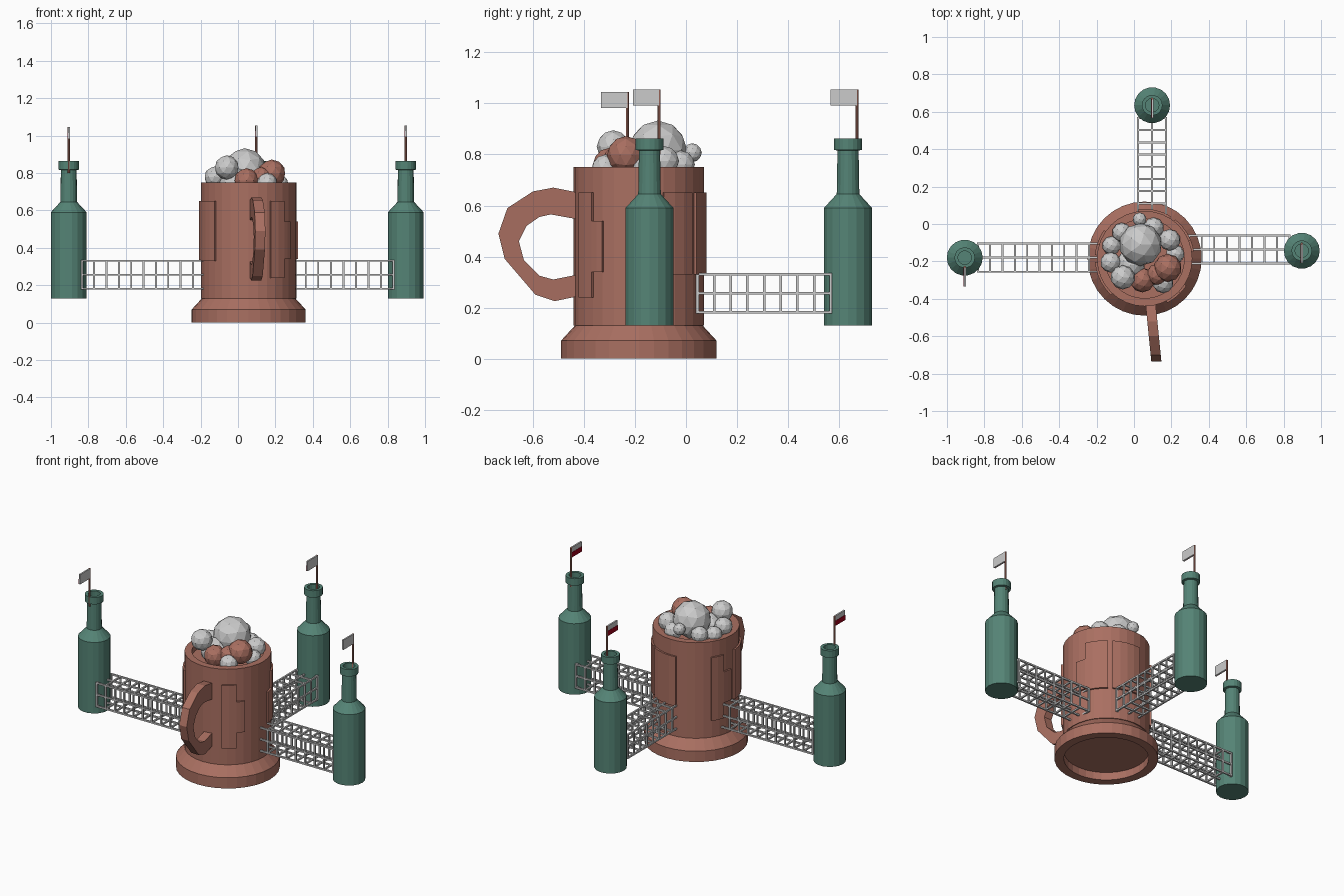
import bpy, bmesh
from math import sin, cos, pi, radians
from mathutils import Vector

if "Cube" in bpy.data.objects:
    bpy.data.objects.remove(bpy.data.objects["Cube"])


def material(name, rgb):
    m = bpy.data.materials.new(name)
    m.diffuse_color = (*rgb, 1)
    m.use_nodes = True
    m.node_tree.nodes["Principled BSDF"].inputs["Base Color"].default_value = m.diffuse_color
    return m


CLAY = material("clay", (0.40, 0.16, 0.12))
GLASS = material("green_glass", (0.09, 0.23, 0.18))
RED = material("red", (0.35, 0.0, 0.01))


def finish(name, bm, mat=None):
    bmesh.ops.remove_doubles(bm, verts=bm.verts, dist=1e-5)
    bmesh.ops.recalc_face_normals(bm, faces=bm.faces)
    me = bpy.data.meshes.new(name)
    bm.to_mesh(me)
    bm.free()
    if mat:
        me.materials.append(mat)
    ob = bpy.data.objects.new(name, me)
    bpy.context.collection.objects.link(ob)
    return ob


def lathe(name, profile, centre, sides, mat):
    """Revolve an (r, z) profile; points with r = 0 close the ends."""
    bm = bmesh.new()
    vs = [bm.verts.new((centre[0] + r, centre[1], z)) for r, z in profile]
    es = [bm.edges.new(p) for p in zip(vs, vs[1:])]
    bmesh.ops.spin(bm, geom=vs + es, cent=(*centre, 0), axis=(0, 0, 1),
                   angle=2 * pi, steps=sides, use_merge=True)
    bmesh.ops.dissolve_degenerate(bm, edges=bm.edges, dist=1e-6)
    return finish(name, bm, mat)


def add_box(bm, lo, hi):
    lo, hi = Vector(lo), Vector(hi)
    vs = bmesh.ops.create_cube(bm, size=1)["verts"]
    for v in vs:
        v.co = Vector((v.co[i] * (hi[i] - lo[i]) + (lo[i] + hi[i]) / 2 for i in range(3)))


def box(name, lo, hi, mat=None):
    bm = bmesh.new()
    add_box(bm, lo, hi)
    return finish(name, bm, mat)


MUG = (0.057, -0.185)

# Mug: flared foot with a hollow underside, straight body, open top
lathe("mug", [(0, 0.05), (0.25, 0.05), (0.25, 0), (0.305, 0), (0.305, 0.07), (0.25, 0.13),
              (0.255, 0.13), (0.255, 0.75), (0.212, 0.75), (0.212, 0.71), (0, 0.71)],
      MUG, 32, CLAY)


# Raised curved panels on the mug wall
def panel(i, a0, a1, z0, z1, r0=0.245, r1=0.266):
    bm = bmesh.new()
    n = max(2, round((a1 - a0) / 9))
    rings = []
    for k in range(n + 1):
        a = radians(a0 + (a1 - a0) * k / n)
        rings.append([bm.verts.new((MUG[0] + r * cos(a), MUG[1] + r * sin(a), z))
                      for r, z in ((r0, z0), (r1, z0), (r1, z1), (r0, z1))])
    for p, q in zip(rings, rings[1:]):
        for j in range(4):
            bm.faces.new((p[j], p[(j + 1) % 4], q[(j + 1) % 4], q[j]))
    bm.faces.new(rings[0])
    bm.faces.new(rings[-1])
    finish(f"mug_panel_{i}", bm, CLAY)


for i, p in enumerate([(-63, -44, 0.24, 0.65), (-44, -33, 0.34, 0.54),
                       (8, 22, 0.34, 0.54), (22, 52, 0.33, 0.65),
                       (58, 98, 0.33, 0.65),
                       (145, 163, 0.24, 0.65), (163, 176, 0.34, 0.54),
                       (184, 227, 0.33, 0.65)]):
    panel(i, *p)

# Handle: faceted D loop made of matching outer and inner outlines (y, z)
outer = [(-0.42, 0.65), (-0.52, 0.67), (-0.60, 0.655), (-0.70, 0.59), (-0.735, 0.49),
         (-0.71, 0.39), (-0.59, 0.25), (-0.515, 0.225), (-0.42, 0.245)]
inner = [(-0.42, 0.545), (-0.53, 0.565), (-0.575, 0.555), (-0.625, 0.52), (-0.655, 0.46),
         (-0.635, 0.385), (-0.575, 0.325), (-0.52, 0.31), (-0.42, 0.33)]
bm = bmesh.new()
rings = []
for (yo, zo), (yi, zi) in zip(outer, inner):
    rings.append([bm.verts.new((0.09 + s * 0.027 - 0.10 * (y + 0.44), y, z))
                  for s, y, z in ((-1, yo, zo), (1, yo, zo), (1, yi, zi), (-1, yi, zi))])
for p, q in zip(rings, rings[1:]):
    for j in range(4):
        bm.faces.new((p[j], p[(j + 1) % 4], q[(j + 1) % 4], q[j]))
bm.faces.new(rings[0])
bm.faces.new(rings[-1])
finish("mug_handle", bm, CLAY)

# Heaped balls in the mug: x, y, z, radius, coloured?
balls = [(0.035, -0.11, 0.818, 0.115, 0), (-0.06, -0.285, 0.83, 0.065, 0),
         (0.18, -0.235, 0.797, 0.075, 1), (0.045, -0.30, 0.76, 0.066, 1),
         (0.19, -0.085, 0.775, 0.058, 0), (0.03, 0.025, 0.807, 0.037, 0),
         (-0.065, -0.045, 0.77, 0.052, 0), (-0.125, -0.205, 0.78, 0.055, 0),
         (-0.12, -0.115, 0.76, 0.05, 0), (0.155, -0.315, 0.745, 0.055, 0),
         (0.105, -0.02, 0.76, 0.055, 0), (0.125, -0.27, 0.775, 0.058, 1),
         (0.22, -0.16, 0.74, 0.05, 0), (-0.02, -0.22, 0.75, 0.08, 0)]
for i, (x, y, z, r, c) in enumerate(balls):
    bm = bmesh.new()
    bmesh.ops.create_icosphere(bm, subdivisions=2, radius=r)
    bmesh.ops.translate(bm, verts=bm.verts, vec=(x, y, z))
    finish(f"froth_ball_{i}", bm, CLAY if c else None)


# Bottle towers, each with a pole and a two-tone flag
def bottle(tag, x, y, pole_y, top):
    lathe("bottle_" + tag, [(0, 0.13), (0.096, 0.13), (0.096, 0.59), (0.045, 0.645),
                            (0.042, 0.815), (0.055, 0.818), (0.055, 0.863), (0.036, 0.863),
                            (0.036, 0.82), (0, 0.82)], (x, y), 18, GLASS)
    lathe("flag_pole_" + tag, [(0, 0.80), (0.006, 0.80), (0.006, top), (0, top)],
          (x, pole_y), 8, CLAY)
    box("flag_" + tag, (x - 0.004, pole_y - 0.103, top - 0.063), (x + 0.006, pole_y, top))
    box("flag_stripe_" + tag, (x - 0.006, pole_y - 0.103, top - 0.063),
        (x - 0.004, pole_y, top - 0.031), RED)


bottle("right", 0.897, -0.143, -0.105, 1.055)
bottle("left", -0.905, -0.18, -0.23, 1.045)
bottle("back", 0.097, 0.635, 0.67, 1.055)


# Lattice bridges: box trusses of thin bars, running from the bottle to the mug
def bridge(tag, axis, start, end, mid, cells, h=0.075, t=0.005):
    bm = bmesh.new()
    zc = 0.256

    def bar(a0, a1, s0, s1, z0, z1):
        lo, hi = [0, 0, z0 - t], [0, 0, z1 + t]
        lo[axis], hi[axis] = a0 - t, a1 + t
        lo[1 - axis], hi[1 - axis] = mid + s0 - t, mid + s1 + t
        add_box(bm, lo, hi)

    a, b = min(start, end), max(start, end)
    for s in (-h, 0, h):
        for z in (-h, 0, h):
            if s or z:
                bar(a, b, s, s, zc + z, zc + z)
    for k in range(cells + 1):
        p = start + (end - start) * k / cells
        for e in (-h, h):
            bar(p, p, e, e, zc - h, zc + h)
            bar(p, p, -h, h, zc + e, zc + e)
    finish("bridge_" + tag, bm)


bridge("left", 0, -0.835, -0.175, -0.18, 10)
bridge("right", 0, 0.832, 0.295, -0.137, 8)
bridge("back", 1, 0.567, 0.045, 0.097, 8)
